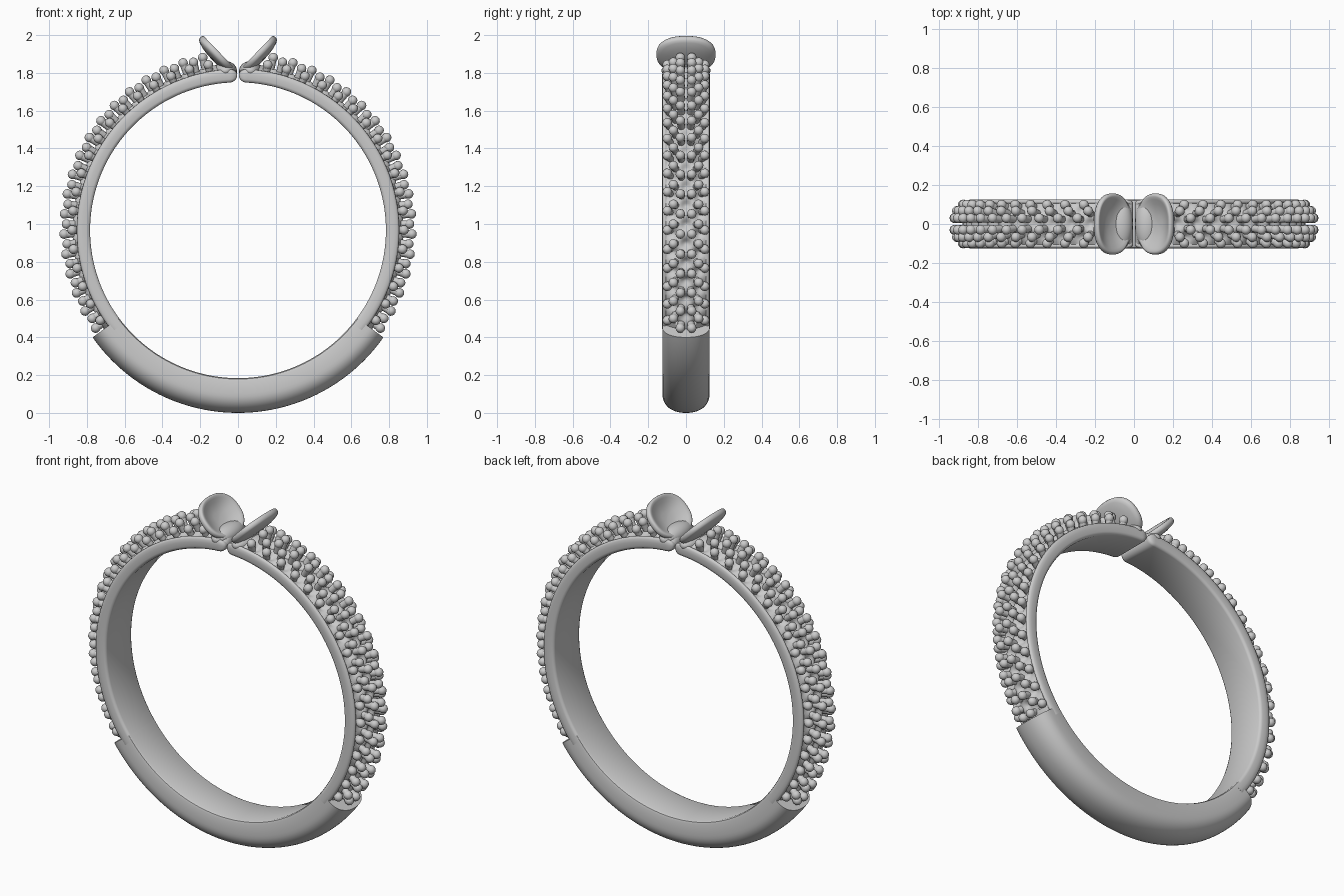
import bpy, bmesh, math
from mathutils import Vector, Matrix

if "Cube" in bpy.data.objects:
    bpy.data.objects.remove(bpy.data.objects["Cube"])

CZ = 0.967            # height of the ring centre
R_IN = 0.783          # finger hole radius
PERIOD = 0.116        # angular spacing of the stone seats
START, STOP = math.radians(-34.5), math.radians(79.5)


def polar(r, a, y):
    return Vector((r * math.cos(a), y, CZ + r * math.sin(a)))


def finish(name, bm, mirror=True, angle=40):
    bmesh.ops.recalc_face_normals(bm, faces=bm.faces)
    me = bpy.data.meshes.new(name)
    bm.to_mesh(me)
    bm.free()
    ob = bpy.data.objects.new(name, me)
    bpy.context.collection.objects.link(ob)
    bpy.ops.object.select_all(action='DESELECT')
    ob.select_set(True)
    bpy.context.view_layer.objects.active = ob
    bpy.ops.object.shade_smooth_by_angle(angle=math.radians(angle))
    if mirror:
        m = ob.modifiers.new("Mirror", 'MIRROR')
        m.use_mirror_merge = False
    return ob


def loft(bm, rings):
    """Skin a list of closed point loops and cap both ends."""
    loops = [[bm.verts.new(p) for p in ring] for ring in rings]
    for a, b in zip(loops, loops[1:]):
        n = len(a)
        for i in range(n):
            bm.faces.new((a[i], a[(i + 1) % n], b[(i + 1) % n], b[i]))
    bm.faces.new(loops[0])
    bm.faces.new(loops[-1])


# Plain lower shank: D-shaped section, slightly thinner at its ends
A0, A1 = math.radians(-143.6), math.radians(-36.4)
rings = []
for i in range(73):
    a = A0 + (A1 - A0) * i / 72
    thin = 0.011 * ((a + math.pi / 2) / (A1 + math.pi / 2)) ** 2
    sec = [(-0.125, 0.80), (-0.121, 0.788), (-0.11, R_IN), (0.11, R_IN), (0.121, 0.788), (0.125, 0.80)]
    for k in range(25):
        t = math.pi * k / 24
        c, s = math.cos(t), math.sin(t)
        y = 0.125 * math.copysign(abs(c) ** 0.9, c)
        sec.append((y, 0.865 + (0.102 - thin) * max(s, 0) ** 0.9))
    rings.append([polar(r, a, y) for y, r in sec])
bm = bmesh.new()
loft(bm, rings)
finish("lower_shank", bm, mirror=False)


# Upper band: raised rims, domed bed with dimpled stone seats, rounded tip
def bed_radius(y, a):
    r = 0.846 + 0.036 * (1 - (y / 0.108) ** 2)
    if START < a < STOP:
        ph = ((a - START) / PERIOD) % 1.0
        for row, off in ((0, 0.5), (0.066, 0.0), (-0.066, 0.0)):
            d = (ph - off + 0.5) % 1.0 - 0.5
            d2 = (d * PERIOD * 0.87) ** 2 + (y - row) ** 2
            r -= 0.028 * math.exp(-d2 / 0.0007)
    return r


B0, B1, ROUND = math.radians(-39), math.radians(89.7), 0.05
angles = [B0 + (B1 - ROUND - B0) * i / 200 for i in range(200)]
angles += [B1 - ROUND + ROUND * math.sin(math.pi / 2 * j / 8) for j in range(9)]
rim = [(0.105, 0.848), (0.111, 0.854), (0.119, 0.852), (0.125, 0.842), (0.126, 0.825),
       (0.125, 0.80), (0.121, 0.788), (0.11, R_IN)]
rings = []
for a in angles:
    dome = [(y, bed_radius(y, a)) for y in [-0.1 + 0.2 * k / 20 for k in range(21)]]
    sec = dome + rim + [(-y, r) for y, r in reversed(rim)]
    f = max(0.0, (a - B1 + ROUND) / ROUND)
    k = max(0.05, math.sqrt(max(0.0, 1 - f * f)))
    rings.append([polar(0.822 + (r - 0.822) * k, a, y * (0.85 + 0.15 * k)) for y, r in sec])
bm = bmesh.new()
loft(bm, rings)
finish("upper_band", bm, angle=60)

# Prongs: short posts with round heads, three mirrored pairs per seat
bm = bmesh.new()


def prong(y, r, a):
    radial = Vector((math.cos(a), 0, math.sin(a)))
    axis = (radial + Vector((0, y * 4, 0))).normalized()
    head = polar(r, a, y)
    rot = axis.to_track_quat('Z', 'Y').to_matrix().to_4x4()
    bmesh.ops.create_uvsphere(bm, u_segments=12, v_segments=8, radius=0.0255,
                              matrix=Matrix.Translation(head) @ rot)
    bmesh.ops.create_cone(bm, cap_ends=True, segments=10, radius1=0.019, radius2=0.021, depth=0.06,
                          matrix=Matrix.Translation(head - axis * 0.03) @ rot)


pairs = ((0.030, 0.921, 0.0), (0.067, 0.908, 0.5), (0.099, 0.878, 0.2))
a = START
while a < STOP:
    for y, r, off in pairs:
        b = a + off * PERIOD
        if b < STOP + 0.02:
            for s in (-1, 1):
                prong(s * y, r + 0.012 * math.sin(b), b)
    a += PERIOD
finish("prongs", bm)

# Petal: tilted, hollowed oval disc at the open end
U = Vector((math.cos(math.radians(46)), 0, math.sin(math.radians(46))))
N = Vector((-U.z, 0, U.x))
CENTRE = Vector((0.110, 0, 1.899))
profile = [(0.02, -0.021), (0.25, -0.019), (0.45, -0.013), (0.65, -0.002), (0.8, 0.009), (0.89, 0.015),
           (0.95, 0.015), (0.985, 0.009), (1.0, 0.0), (0.99, -0.010), (0.95, -0.018), (0.85, -0.025),
           (0.6, -0.034), (0.3, -0.039), (0.02, -0.04)]
rings = []
for s, h in profile:
    ring = []
    for k in range(56):
        t = 2 * math.pi * k / 56
        c, d = math.cos(t), math.sin(t)
        u = 0.126 * s * math.copysign(abs(c) ** 0.85, c)
        v = 0.157 * s * math.copysign(abs(d) ** 0.85, d)
        ring.append(CENTRE + U * u + N * h + Vector((0, v, 0)))
    rings.append(ring)
bm = bmesh.new()
loft(bm, rings)
finish("petal", bm, angle=60)

# Swelling that blends the petal into the band
bm = bmesh.new()
bmesh.ops.create_uvsphere(bm, u_segments=32, v_segments=20, radius=1.0,
                          matrix=Matrix.Translation((0.066, 0, 1.812))
                          @ Matrix.Diagonal((0.06, 0.13, 0.05, 1)))
finish("petal_base", bm)
